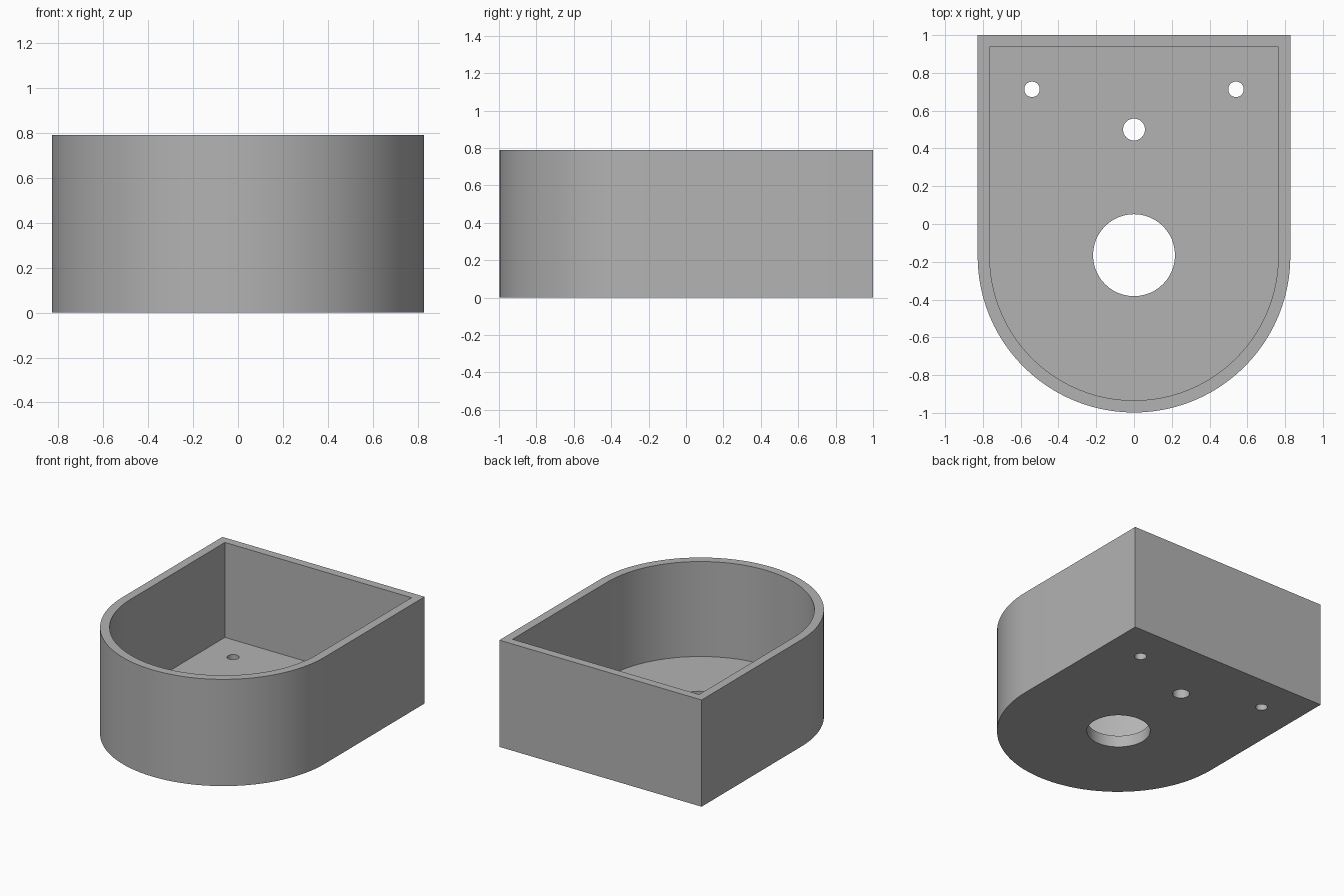
import bpy
import bmesh
from math import sin, cos, pi, radians

HEIGHT, FLOOR = 0.79, 0.087
ARC_Y = -0.17          # centre of the rounded front


def d_profile(radius, back, steps=48):
    """Square at the back, half round at the front."""
    arc = [(radius * cos(pi + pi * i / steps), ARC_Y + radius * sin(pi + pi * i / steps))
           for i in range(steps + 1)]
    return arc + [(radius, back), (-radius, back)]


def prism(name, outline, z0, z1):
    bm = bmesh.new()
    low = [bm.verts.new((x, y, z0)) for x, y in outline]
    high = [bm.verts.new((x, y, z1)) for x, y in outline]
    bm.faces.new(low[::-1])
    bm.faces.new(high)
    n = len(low)
    for i in range(n):
        j = (i + 1) % n
        bm.faces.new((low[i], low[j], high[j], high[i]))
    mesh = bpy.data.meshes.new(name)
    bm.to_mesh(mesh)
    bm.free()
    obj = bpy.data.objects.new(name, mesh)
    bpy.context.scene.collection.objects.link(obj)
    return obj


def circle(x, y, r, steps=48):
    return [(x + r * cos(2 * pi * i / steps), y + r * sin(2 * pi * i / steps))
            for i in range(steps)]


cube = bpy.data.objects.get("Cube")
if cube:
    bpy.data.objects.remove(cube, do_unlink=True)

grey = bpy.data.materials.new("plain grey")
grey.use_nodes = True
colour = (0.45, 0.45, 0.45, 1)
grey.diffuse_color = colour
grey.node_tree.nodes["Principled BSDF"].inputs["Base Color"].default_value = colour

# Open housing
housing = prism("housing", d_profile(0.828, 1.0), 0, HEIGHT)
housing.data.materials.append(grey)

# Cavity and the holes through the floor
cutters = [prism("cavity_cutter", d_profile(0.764, 0.938), FLOOR, HEIGHT + 0.1)]
holes = {"cable_hole": (0, -0.165, 0.217), "centre_hole": (0, 0.5, 0.058),
         "left_screw_hole": (0.54, 0.713, 0.041), "right_screw_hole": (-0.54, 0.713, 0.041)}
for name, (x, y, r) in holes.items():
    cutters.append(prism(name + "_cutter", circle(x, y, r), -0.1, FLOOR + 0.1))

bpy.ops.object.select_all(action='DESELECT')
bpy.context.view_layer.objects.active = housing
housing.select_set(True)
for cutter in cutters:
    cutter.data.materials.append(grey)
    cut = housing.modifiers.new(cutter.name, 'BOOLEAN')
    cut.operation = 'DIFFERENCE'
    cut.solver = 'EXACT'
    cut.object = cutter
    bpy.ops.object.modifier_apply(modifier=cut.name)
    bpy.data.objects.remove(cutter, do_unlink=True)

bpy.ops.object.shade_smooth_by_angle(angle=radians(30))
